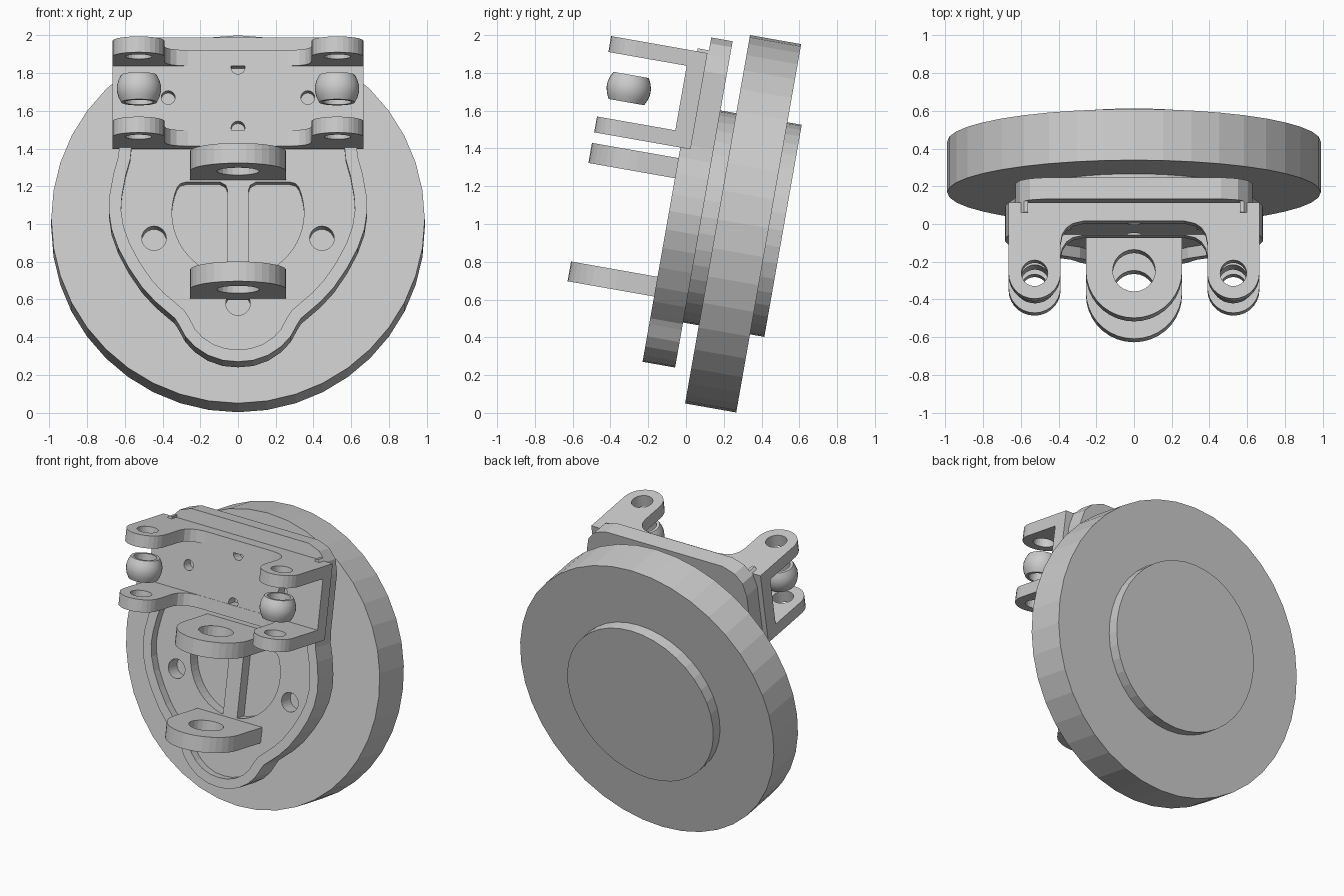
import bpy, bmesh
from math import sin, cos, pi, radians
from mathutils import Matrix, Vector

if "Cube" in bpy.data.objects:
    bpy.data.objects.remove(bpy.data.objects["Cube"])

# Local frame: x = width, y = up along the tilted disc, z = out of its front face
TILT = Matrix.Translation((0, 0.167, 1.025)) @ Matrix.Rotation(radians(80), 4, 'X')


def new_object(name, bm):
    bmesh.ops.recalc_face_normals(bm, faces=bm.faces)
    me = bpy.data.meshes.new(name)
    bm.to_mesh(me)
    bm.free()
    ob = bpy.data.objects.new(name, me)
    bpy.context.collection.objects.link(ob)
    ob.matrix_world = TILT
    return ob


def prism(name, pts, lo, hi, axis='z'):
    """Extrude an outline from lo to hi along local z (out) or y (up)."""
    bm = bmesh.new()

    def place(p, h):
        return (p[0], p[1], h) if axis == 'z' else (p[0], h, p[1])
    a = [bm.verts.new(place(p, lo)) for p in pts]
    b = [bm.verts.new(place(p, hi)) for p in pts]
    n = len(pts)
    bm.faces.new(a)
    bm.faces.new(b[::-1])
    for i in range(n):
        j = (i + 1) % n
        bm.faces.new((a[i], b[i], b[j], a[j]))
    return new_object(name, bm)


def arc(cx, cy, r, a0, a1, n):
    return [(cx + r * cos(radians(a0 + (a1 - a0) * i / n)),
             cy + r * sin(radians(a0 + (a1 - a0) * i / n))) for i in range(n + 1)]


def circle(cx, cy, r, n=24):
    return arc(cx, cy, r, 0, 360, n)[:-1]


def box(x, y0, y1):
    return [(-x, y0), (x, y0), (x, y1), (-x, y1)]


def mirrored(half):
    return half + [(-x, y) for x, y in reversed(half) if x > 1e-6]


def inset(pts, d):
    out = []
    for i, p in enumerate(pts):
        t = Vector(pts[(i + 1) % len(pts)]) - Vector(pts[i - 1])
        t.normalize()
        out.append((p[0] - t.y * d, p[1] + t.x * d))
    return out


def cut(ob, *cutters):
    for c in cutters:
        m = ob.modifiers.new("cut", 'BOOLEAN')
        m.operation, m.solver, m.object = 'DIFFERENCE', 'EXACT', c
        bpy.context.view_layer.objects.active = ob
        bpy.ops.object.modifier_apply(modifier=m.name)
        bpy.data.objects.remove(c)


# Main disc, with a stepped boss at the back and a spacer at the front
prism("main_disc", circle(0, 0, 0.99, 40), -0.275, 0)
prism("back_boss", circle(0, 0, 0.57, 40), -0.352, -0.27)
prism("front_spacer", circle(0, 0, 0.57, 40), -0.01, 0.09)

# Shield-shaped mounting plate with a raised rim
half = [(0, -0.812), (0.08, -0.805), (0.16, -0.777), (0.23, -0.73), (0.28, -0.675),
        (0.315, -0.61), (0.335, -0.578), (0.37, -0.548), (0.44, -0.487), (0.51, -0.41),
        (0.58, -0.305), (0.635, -0.2), (0.67, -0.1), (0.685, 0), (0.68, 0.09),
        (0.66, 0.2), (0.635, 0.29), (0.628, 0.36), (0.628, 0.76), (0.605, 0.85),
        (0.55, 0.91), (0.46, 0.942)]
outline = mirrored(half)
plate = prism("mounting_plate", outline, 0.085, 0.26)
inner = inset(outline, 0.065)
bottom_r = [p for p in inner if p[0] >= -1e-6 and p[1] < 0.7]
pocket = mirrored(bottom_r + [(bottom_r[-1][0], 1.2)])
cut(plate,
    prism("pocket_cutter", pocket, 0.2, 0.4),
    prism("top_step_cutter", box(1, 0.873, 1.3), 0.2, 0.4))

# Two windows either side of a central rib, and bolt holes
window = ([(0.055, 0.12), (0.065, 0.148), (0.095, 0.165), (0.275, 0.165), (0.305, 0.157)]
          + arc(0, 0, 0.35, 23, -79, 16)[0:] + [(0.055, -0.343)])
for s in (1, -1):
    cut(plate,
        prism("window_cutter", [(s * x, y) for x, y in window], 0.12, 0.4),
        prism("bolt_cutter", circle(s * 0.445, -0.137, 0.065), 0.1, 0.4))
cut(plate, prism("bolt_cutter", circle(0, -0.487, 0.065), 0.1, 0.4))

# Large central lugs
lug_outline = [(-0.255, 0.15), (0.255, 0.15)] + arc(0, 0.47, 0.255, 0, 180, 18)
for name, lo, hi in (("upper_lug", 0.175, 0.283), ("lower_lug", -0.461, -0.355)):
    lug = prism(name, lug_outline, lo, hi, 'y')
    cut(lug, prism("lug_cutter", circle(0, 0.47, 0.113), lo - 0.1, hi + 0.1, 'y'))

# Hinge bracket: back plate with four holes
bracket = prism("bracket_plate", box(0.665, 0.342, 0.857), 0.205, 0.302)
for x, y in ((0, 0.765), (0, 0.438), (0.37, 0.602), (-0.37, 0.602)):
    cut(bracket, prism("hole_cutter", circle(x, y, 0.037, 16), 0.23, 0.4))

# Hinge bracket: top and bottom flanges, each with two rounded arms
flange_half = ([(0, 0.21), (0.665, 0.21)] + arc(0.527, 0.585, 0.138, 0, 180, 14)
               + [(0.389, 0.42), (0.38, 0.375), (0.357, 0.34), (0.325, 0.318),
                  (0.265, 0.304), (0, 0.304)])
for name, lo, hi in (("upper_flange", 0.772, 0.857), ("lower_flange", 0.34, 0.425)):
    pts = flange_half + [(-x, y) for x, y in reversed(flange_half) if x > 0]
    flange = prism(name, pts, lo, hi, 'y')
    for s in (1, -1):
        cut(flange, prism("arm_cutter", circle(s * 0.527, 0.585, 0.07),
                          lo - 0.1, hi + 0.1, 'y'))

# Barrel-shaped bushings floating between the arms
ring = [(0.075, -0.073), (0.095, -0.073), (0.109, -0.045), (0.117, -0.015), (0.117, 0.015),
        (0.109, 0.045), (0.095, 0.073), (0.075, 0.073)]
SIDES = 32
for side, s in (("right", 1), ("left", -1)):
    bm = bmesh.new()
    rows = [[bm.verts.new((s * 0.525 + r * cos(2 * pi * i / SIDES), 0.6 + h,
                           0.583 + r * sin(2 * pi * i / SIDES))) for r, h in ring]
            for i in range(SIDES)]
    for i in range(SIDES):
        a, b = rows[i], rows[(i + 1) % SIDES]
        for k in range(len(ring)):
            j = (k + 1) % len(ring)
            bm.faces.new((a[k], a[j], b[j], b[k]))
    ob = new_object("bushing_" + side, bm)
    bpy.ops.object.select_all(action='DESELECT')
    ob.select_set(True)
    bpy.context.view_layer.objects.active = ob
    bpy.ops.object.shade_smooth_by_angle(angle=radians(35))
